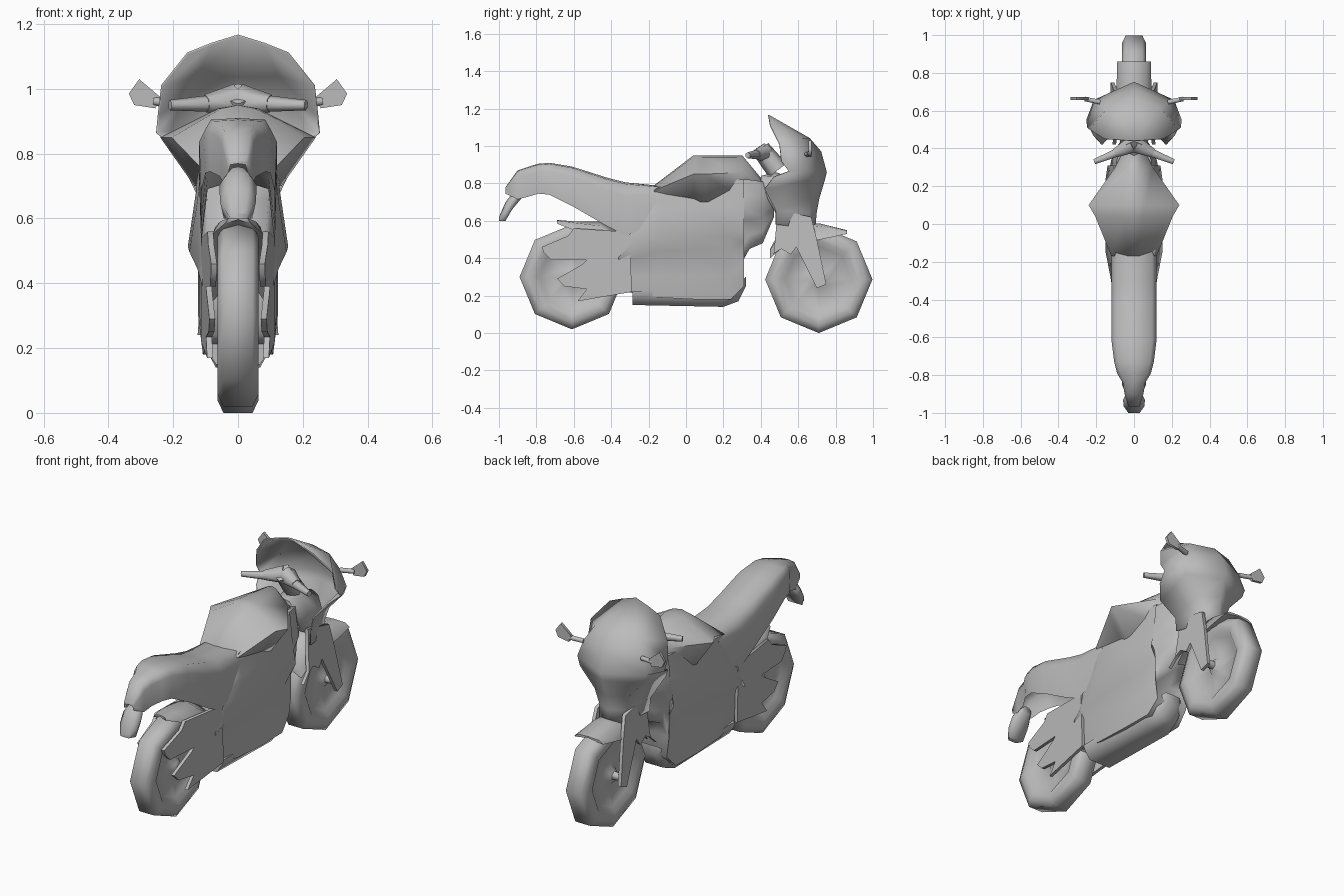
import bpy
import bmesh
import math
from mathutils import Vector, Matrix

default_cube = bpy.data.objects.get("Cube")
if default_cube:
    bpy.data.objects.remove(default_cube, do_unlink=True)

# Single body colour
grey = bpy.data.materials.new("plain grey")
grey.use_nodes = True
grey.diffuse_color = (.5, .5, .5, 1)
shader = next(n for n in grey.node_tree.nodes if n.type == 'BSDF_PRINCIPLED')
shader.inputs["Base Color"].default_value = grey.diffuse_color


def finish(name, bm, mirror=False, sharp_angle=75):
    """Turn a bmesh into a shaded object, optionally mirrored across x."""
    bmesh.ops.recalc_face_normals(bm, faces=bm.faces)
    mesh = bpy.data.meshes.new(name)
    bm.to_mesh(mesh)
    bm.free()
    mesh.shade_smooth()
    mesh.set_sharp_from_angle(angle=math.radians(sharp_angle))
    mesh.materials.append(grey)
    obj = bpy.data.objects.new(name, mesh)
    bpy.context.scene.collection.objects.link(obj)
    if mirror:
        obj.modifiers.new("mirror", 'MIRROR')
    return obj


def skin(bm, rings, closed=True):
    """Bridge consecutive rows of vertices with quads."""
    for first, second in zip(rings, rings[1:]):
        count = len(first)
        for i in range(count if closed else count - 1):
            j = (i + 1) % count
            bm.faces.new((first[i], first[j], second[j], second[i]))


def loft(name, section, stations):
    """Sweep a symmetric section along y; a station is y, half width, top, bottom."""
    bm = bmesh.new()
    outline = section + [(-u, v) for u, v in reversed(section[1:-1])]
    rings = []
    for y, width, top, bottom in stations:
        rings.append([bm.verts.new((u * width, y, bottom + v * (top - bottom)))
                      for u, v in outline])
    skin(bm, rings)
    bm.faces.new(rings[0])
    bm.faces.new(rings[-1])
    return finish(name, bm)


def plate(name, outline, near, far, axis, lean_y=0, lean_z=0):
    """Extrude an outline along x or y, lean it sideways, and mirror it."""
    bm = bmesh.new()

    def place(point, depth):
        u, v = point
        if axis == 'X':
            return (depth + lean_y * u + lean_z * v, u, v)
        return (u, depth, v)

    rings = [[bm.verts.new(place(p, depth)) for p in outline] for depth in (near, far)]
    skin(bm, rings)
    for ring in rings:
        bm.faces.new(ring)
    return finish(name, bm, mirror=True)


def rod(name, start, end, start_radius, end_radius, mirror=True):
    """Six-sided tapered bar between two points."""
    start, end = Vector(start), Vector(end)
    along = end - start
    turn = along.to_track_quat('Z', 'Y').to_matrix().to_4x4()
    bm = bmesh.new()
    bmesh.ops.create_cone(bm, cap_ends=True, segments=6, radius1=start_radius,
                          radius2=end_radius, depth=along.length,
                          matrix=Matrix.Translation((start + end) / 2) @ turn)
    return finish(name, bm, mirror)


def wheel(name, y, z, radius):
    """Eight-sided tyre with a dished rim and a low hub."""
    half = [(.1, .055), (.18, .03), (.62, .038), (.72, .062), (.86, .064), (1, .045)]
    section = half + [(r, -x) for r, x in reversed(half)]
    bm = bmesh.new()
    rings = []
    for i in range(8):
        angle = math.tau * i / 8
        rings.append([bm.verts.new((x, y + math.cos(angle) * r * radius,
                                    z + math.sin(angle) * r * radius))
                      for r, x in section])
    skin(bm, rings + rings[:1], closed=False)
    bm.faces.new([ring[0] for ring in rings])
    bm.faces.new([ring[-1] for ring in rings])
    return finish(name, bm)


# Wheels
wheel("front_wheel", .71, .287, .287)
wheel("rear_wheel", -.61, .3, .28)

# Section shapes, from top centre to bottom centre
tail_section = [(0, 1), (.8, .97), (1, .75), (.95, 0), (.78, .6), (0, .7)]
tank_section = [(0, 1), (.25, .96), (1, .6), (.56, 0), (0, 0)]
body_section = [(0, 1), (.75, 1), (.84, .78), (1, .52), (.8, .42), (.8, .2),
                (.7, 0), (0, 0)]
belly_section = [(0, 1), (1, 1), (.98, .7), (.65, 0), (0, 0)]
lamp_section = [(0, 1), (.6, .9), (1, .5), (.8, 0), (0, 0)]
guard_section = [(0, 1), (.7, .85), (1, 0), (.85, 0), (0, .6)]

# Seat, tank, engine cover and belly
loft("seat_and_tail", tail_section, [
    (-.965, .03, .78, .745), (-.9, .05, .87, .715), (-.84, .06, .89, .73),
    (-.79, .09, .905, .745), (-.73, .105, .91, .74), (-.61, .12, .89, .68),
    (-.42, .12, .83, .57), (-.32, .12, .805, .52), (-.12, .12, .785, .6)])
loft("fuel_tank", tank_section, [
    (-.17, .12, .79, .72), (.04, .205, .95, .7), (.1, .24, .95, .7),
    (.3, .1, .95, .72), (.4, .05, .83, .75)])
loft("engine_cover", body_section, [
    (-.36, .112, .54, .24), (-.28, .125, .66, .21), (-.15, .15, .78, .19),
    (.05, .155, .82, .18), (.24, .15, .82, .18), (.31, .14, .82, .25),
    (.29, .13, .82, .36), (.34, .12, .82, .45), (.41, .09, .81, .48),
    (.47, .05, .71, .62)])
loft("belly_pan", belly_section, [
    (-.285, .105, .225, .15), (.2, .105, .23, .14), (.28, .085, .26, .17),
    (.32, .05, .3, .25)])

# Tail lamp holder, mudguards and steering neck
loft("tail_lamp", lamp_section, [
    (-1, .03, .62, .6), (-.965, .055, .7, .6), (-.93, .058, .745, .66),
    (-.88, .03, .76, .72)])
loft("rear_mudguard", guard_section, [
    (-.69, .04, .605, .585), (-.6, .08, .597, .55), (-.46, .1, .595, .45),
    (-.33, .105, .53, .3)])
loft("front_mudguard", guard_section, [
    (.45, .08, .45, .4), (.52, .09, .58, .46), (.72, .092, .585, .5),
    (.86, .09, .55, .53)])
loft("steering_neck", lamp_section, [
    (.4, .06, .84, .78), (.48, .09, .86, .64), (.65, .07, .8, .57)])

# Swinging arm with exhaust prongs
plate("rear_arm", [
    (-.3, .54), (-.6, .56), (-.63, .52), (-.77, .46), (-.76, .43), (-.72, .39),
    (-.53, .39), (-.55, .37), (-.69, .29), (-.65, .25), (-.53, .235),
    (-.58, .17), (-.29, .22)], .115, .133, 'X', lean_y=.065)

# Fork legs
plate("fork_leg", [
    (.49, .66), (.47, .43), (.42, .38), (.46, .42), (.51, .45), (.56, .42),
    (.59, .46), (.7, .24), (.75, .26), (.7, .5), (.67, .62)],
    .125, .144, 'X', lean_z=-.08)
rod("front_axle", (0, .71, .29), (.11, .71, .29), .03, .02)

# Front fairing and windscreen shell, half a grid mirrored across the centre
fairing_rows = [
    [(0, .44, 1.165), (.08, .445, 1.14), (.155, .45, 1.11)],
    [(0, .66, 1.04), (.13, .62, 1.04), (.235, .5, 1.01)],
    [(0, .72, .97), (.18, .64, .96), (.245, .51, .92)],
    [(0, .75, .86), (.21, .655, .87), (.25, .55, .865)],
    [(0, .74, .82), (.19, .66, .82), (.215, .47, .835)],
    [(0, .71, .72), (.1, .66, .72), (.17, .42, .77)],
    [(0, .695, .64), (.07, .66, .64), (.115, .48, .655)],
    [(0, .69, .56), (.07, .66, .56), (.11, .48, .58)]]
shell = bmesh.new()
skin(shell, [[shell.verts.new(p) for p in row] for row in fairing_rows], closed=False)
fairing = finish("front_fairing", shell, mirror=True)
thickness = fairing.modifiers.new("thickness", 'SOLIDIFY')
thickness.thickness = .006
thickness.offset = 0

# Mirrors
plate("mirror", [(.337, .985), (.305, 1.03), (.24, .975), (.255, .94), (.32, .95)],
      .656, .672, 'Y')
rod("mirror_stalk", (.18, .645, .955), (.26, .662, .962), .014, .014)

# Handlebar
rod("steering_head", (0, .4, .985), (0, .49, .87), .05, .06, mirror=False)
rod("handlebar_clamp", (.01, .42, .965), (.1, .375, .955), .05, .028)
rod("handlebar_grip", (.085, .38, .955), (.21, .33, .95), .026, .016)
